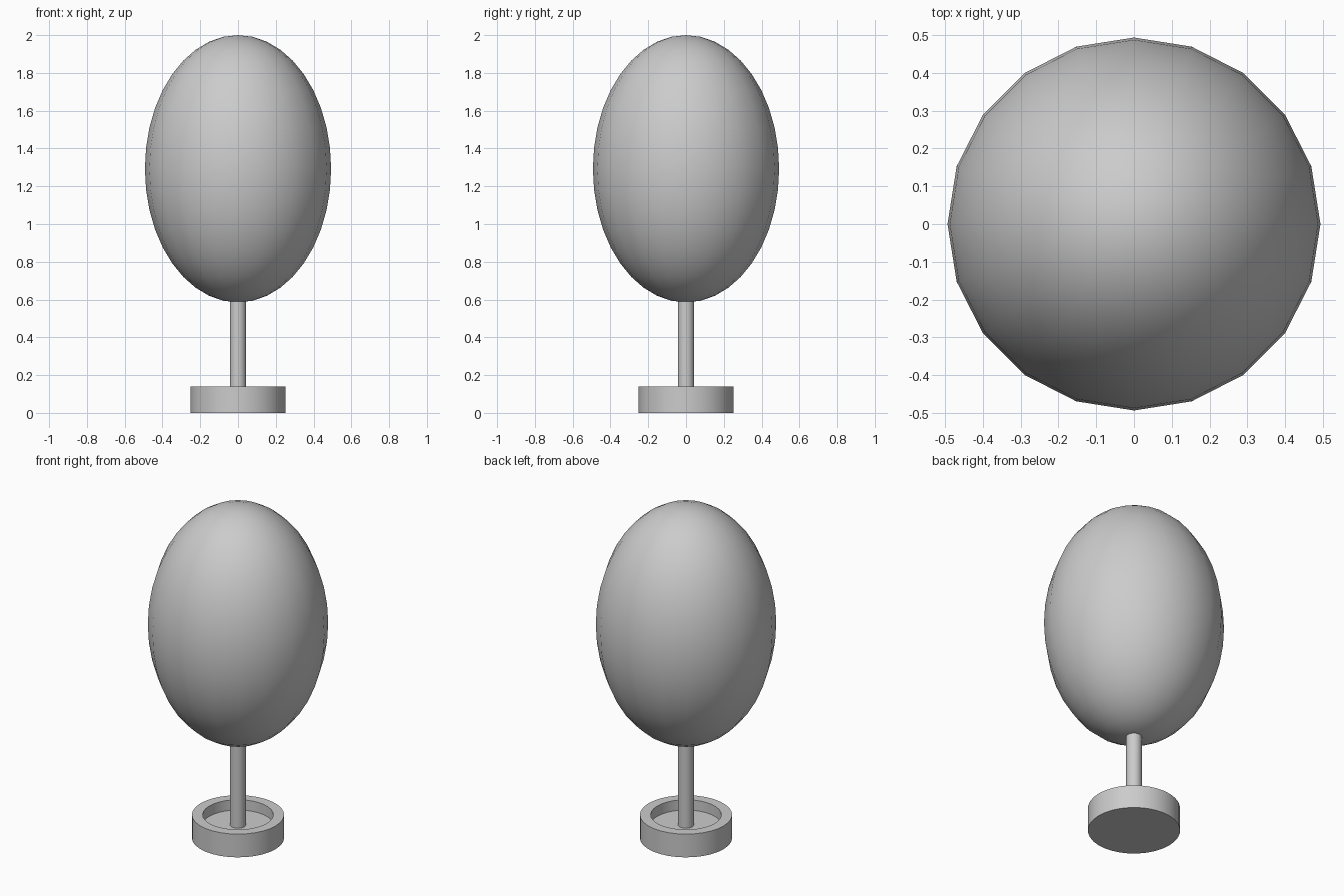
import bpy
import math
import bmesh

if "Cube" in bpy.data.objects:
    bpy.data.objects.remove(bpy.data.objects["Cube"])


def lathe(name, profile, segments):
    """Spin an (r, z) profile about the z axis; r = 0 points become poles."""
    bm = bmesh.new()
    rings = []
    for r, z in profile:
        if r == 0:
            rings.append([bm.verts.new((0, 0, z))] * segments)
        else:
            rings.append([bm.verts.new((r * math.cos(math.tau * i / segments),
                                        r * math.sin(math.tau * i / segments), z))
                          for i in range(segments)])
    for low, high in zip(rings, rings[1:]):
        for i in range(segments):
            j = (i + 1) % segments
            bm.faces.new(dict.fromkeys((low[i], low[j], high[j], high[i])))
    bmesh.ops.recalc_face_normals(bm, faces=bm.faces)
    mesh = bpy.data.meshes.new(name)
    bm.to_mesh(mesh)
    bm.free()
    obj = bpy.data.objects.new(name, mesh)
    bpy.context.collection.objects.link(obj)
    bpy.ops.object.select_all(action='DESELECT')
    obj.select_set(True)
    bpy.context.view_layer.objects.active = obj
    bpy.ops.object.shade_smooth_by_angle(angle=math.radians(40))
    return obj


# round planter with a raised rim and recessed soil surface
lathe("planter", [(0, 0), (0.252, 0), (0.252, 0.14),
                  (0.193, 0.14), (0.193, 0.078), (0, 0.078)], 32)

# thin straight trunk, running slightly into the foliage
lathe("trunk", [(0, 0.07), (0.043, 0.07), (0.043, 0.62), (0, 0.62)], 20)

# egg-shaped foliage
rings, radius, half, centre = 20, 0.493, 0.7075, 1.2925
foliage = []
for k in range(rings + 1):
    a = math.pi * k / rings
    r = 0 if k in (0, rings) else radius * math.sin(a)
    foliage.append((r, centre - half * math.cos(a)))
lathe("foliage", foliage, 20)
